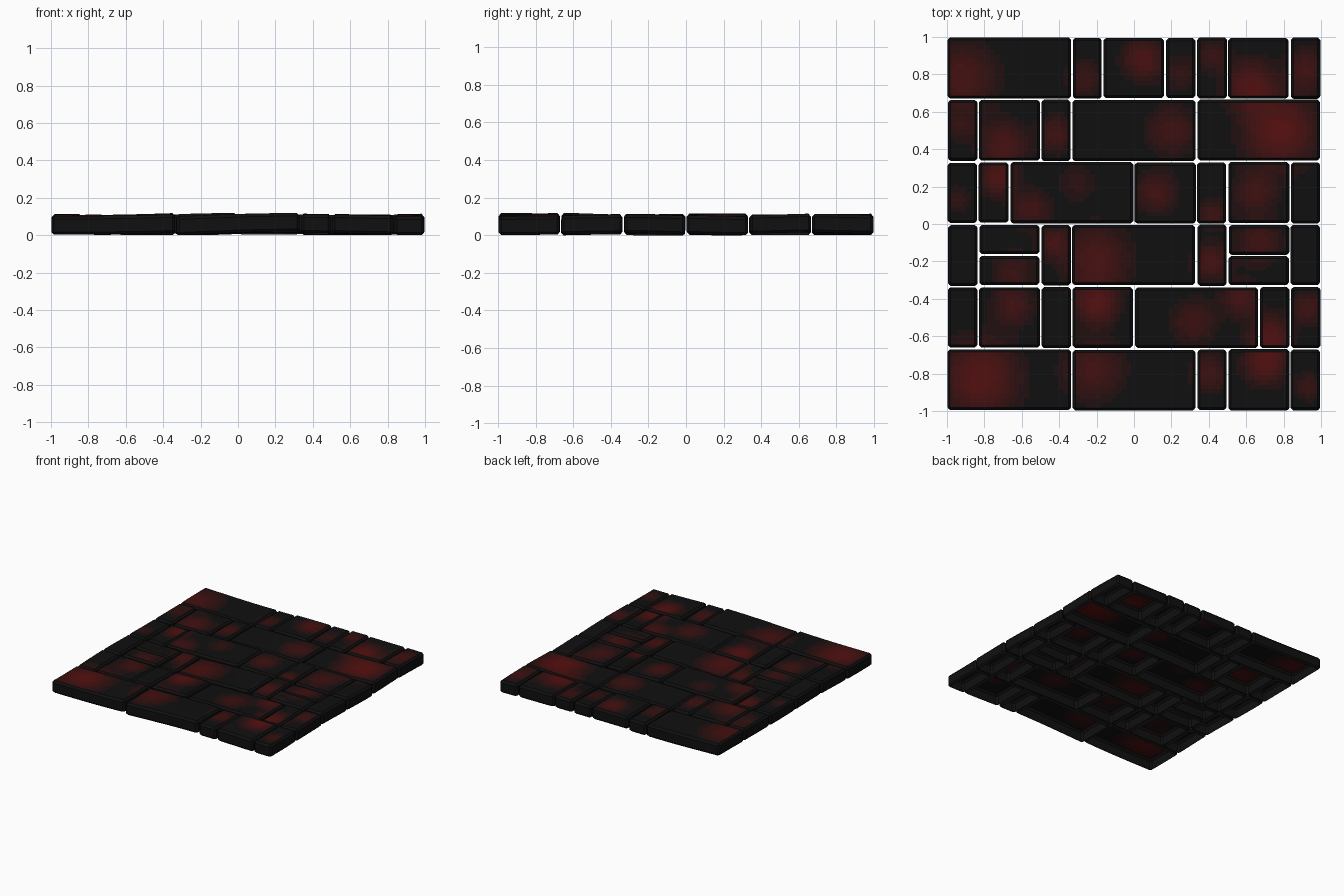
import bpy, bmesh, math, random

if "Cube" in bpy.data.objects:
    bpy.data.objects.remove(bpy.data.objects["Cube"])
random.seed(4)
U = 1 / 6          # layout module

# seams of each stone course, in modules, from the back course to the front
courses = [
    [-6, -2, -1, 1, 2, 3, 5, 6],
    [-6, -5, -3, -2, 2, 6],
    [-6, -5, -4, 0, 2, 3, 5, 6],
    [-6, -5, -3, -2, 2, 3, 5, 6],
    [-6, -5, -3, -2, 0, 4, 5, 6],
    [-6, -2, 2, 3, 5, 6],
]
split = {(3, 1), (3, 5)}   # stones cut into two narrow halves

# ember patches: x, y, radius, strength
embers = [
    (-.92, .78, .17, .6), (-.27, .78, .09, .4), (.05, .88, .10, .7), (.25, .8, .08, .3),
    (.42, .9, .08, .4), (.62, .74, .12, .8), (.92, .83, .1, .5), (-.93, .52, .08, .25),
    (-.7, .42, .12, .6), (-.42, .48, .09, .5), (.2, .5, .12, .5), (.78, .5, .17, 1),
    (-.95, .13, .07, .3), (-.73, .24, .08, .7), (-.56, .08, .1, .5), (-.3, .22, .1, .25),
    (.12, .17, .1, .55), (.42, .05, .07, .5), (.65, .17, .11, .5), (-.43, -.1, .08, .5),
    (-.2, -.19, .16, .65), (.41, -.2, .09, .6), (.67, -.1, .11, .5), (-.65, -.25, .1, .4),
    (-.65, -.44, .1, .5), (-.2, -.43, .1, .8), (.32, -.52, .11, .45), (.57, -.4, .09, .6),
    (.73, -.6, .1, .75), (.93, -.45, .08, .5), (-.82, -.82, .18, .9), (-.22, -.78, .15, .55),
    (.4, -.8, .09, .5), (.7, -.75, .1, .8), (.93, -.87, .07, .35),
]

SHADES = 10
mats = []
for i in range(SHADES):
    t = i / (SHADES - 1)
    m = bpy.data.materials.new("ember_%d" % i)
    m.diffuse_color = (.005 + .095 * t, .005, .005, 1)
    m.use_nodes = True
    m.node_tree.nodes["Principled BSDF"].inputs["Base Color"].default_value = m.diffuse_color
    mats.append(m)


def glow(x, y):
    g = sum(s * math.exp(-((x - a) ** 2 + (y - b) ** 2) / r ** 2) for a, b, r, s in embers)
    return min(SHADES - 1, int(g * SHADES))


def stops(a, b, bevel=.014):
    """Grid lines across a stone, with a narrow bevel band at each end."""
    n = max(3, round((b - a) / .028))
    return [a] + [a + bevel + (b - a - 2 * bevel) * i / n for i in range(n + 1)] + [b]


def stone(name, x0, x1, y0, y1):
    gap = lambda: random.uniform(.002, .007)
    x0, x1, y0, y1 = x0 + gap(), x1 - gap(), y0 + gap(), y1 - gap()
    cx, cy = (x0 + x1) / 2, (y0 + y1) / 2
    lift = random.uniform(-.003, .004)
    tx, ty = random.uniform(-.02, .02), random.uniform(-.02, .02)

    def level(x, y):       # settled, gently rolling floor
        return (lift + tx * (x - cx) + ty * (y - cy)
                + .003 * math.sin(5 * x + 1) + .003 * math.sin(6 * y + 3 * x))

    bm = bmesh.new()
    xs, ys = stops(x0, x1), stops(y0, y1)
    nx, ny = len(xs), len(ys)
    # worn top with lowered rim
    grid = []
    for i, x in enumerate(xs):
        col = []
        for j, y in enumerate(ys):
            rim = i in (0, nx - 1) or j in (0, ny - 1)
            corner = i in (0, nx - 1) and j in (0, ny - 1)
            k = .006 if corner else 0
            px = x - math.copysign(k, x - cx)
            py = y - math.copysign(k, y - cy)
            col.append(bm.verts.new((px, py, .108 + level(x, y) - (.016 if rim else 0))))
        grid.append(col)
    for i in range(nx - 1):
        for j in range(ny - 1):
            f = bm.faces.new((grid[i][j], grid[i + 1][j], grid[i + 1][j + 1], grid[i][j + 1]))
            c = f.calc_center_median()
            rim = i in (0, nx - 2) or j in (0, ny - 2)
            f.material_index = 0 if rim else glow(c.x, c.y)
    # side walls and turned-in lower lip, open underneath
    edge = ([grid[i][0] for i in range(nx)] + [grid[-1][j] for j in range(1, ny)]
            + [grid[i][-1] for i in range(nx - 2, -1, -1)] + [grid[0][j] for j in range(ny - 2, 0, -1)])
    for inset, z in ((0, .022), (.012, .009)):
        sx = 1 - 2 * inset / (x1 - x0)
        sy = 1 - 2 * inset / (y1 - y0)
        ring = [bm.verts.new((cx + (v.co.x - cx) * sx, cy + (v.co.y - cy) * sy,
                              max(0, z + level(v.co.x, v.co.y)))) for v in edge]
        for k in range(len(edge)):
            n = (k + 1) % len(edge)
            bm.faces.new((edge[k], ring[k], ring[n], edge[n]))
        edge = ring
    me = bpy.data.meshes.new(name)
    bm.to_mesh(me)
    bm.free()
    for m in mats:
        me.materials.append(m)
    ob = bpy.data.objects.new(name, me)
    bpy.context.collection.objects.link(ob)
    ob.select_set(True)
    bpy.context.view_layer.objects.active = ob


# lay the floor course by course
for r, seams in enumerate(courses):
    top, low = 1 - 2 * r * U, 1 - 2 * (r + 1) * U
    for c, (a, b) in enumerate(zip(seams, seams[1:])):
        name = "paving_stone_%d_%d" % (r + 1, c + 1)
        if (r, c) in split:
            stone(name + "_back", a * U, b * U, top - U, top)
            stone(name + "_front", a * U, b * U, low, low + U)
        else:
            stone(name, a * U, b * U, low, top)

bpy.ops.object.shade_smooth_by_angle(angle=math.radians(35))
